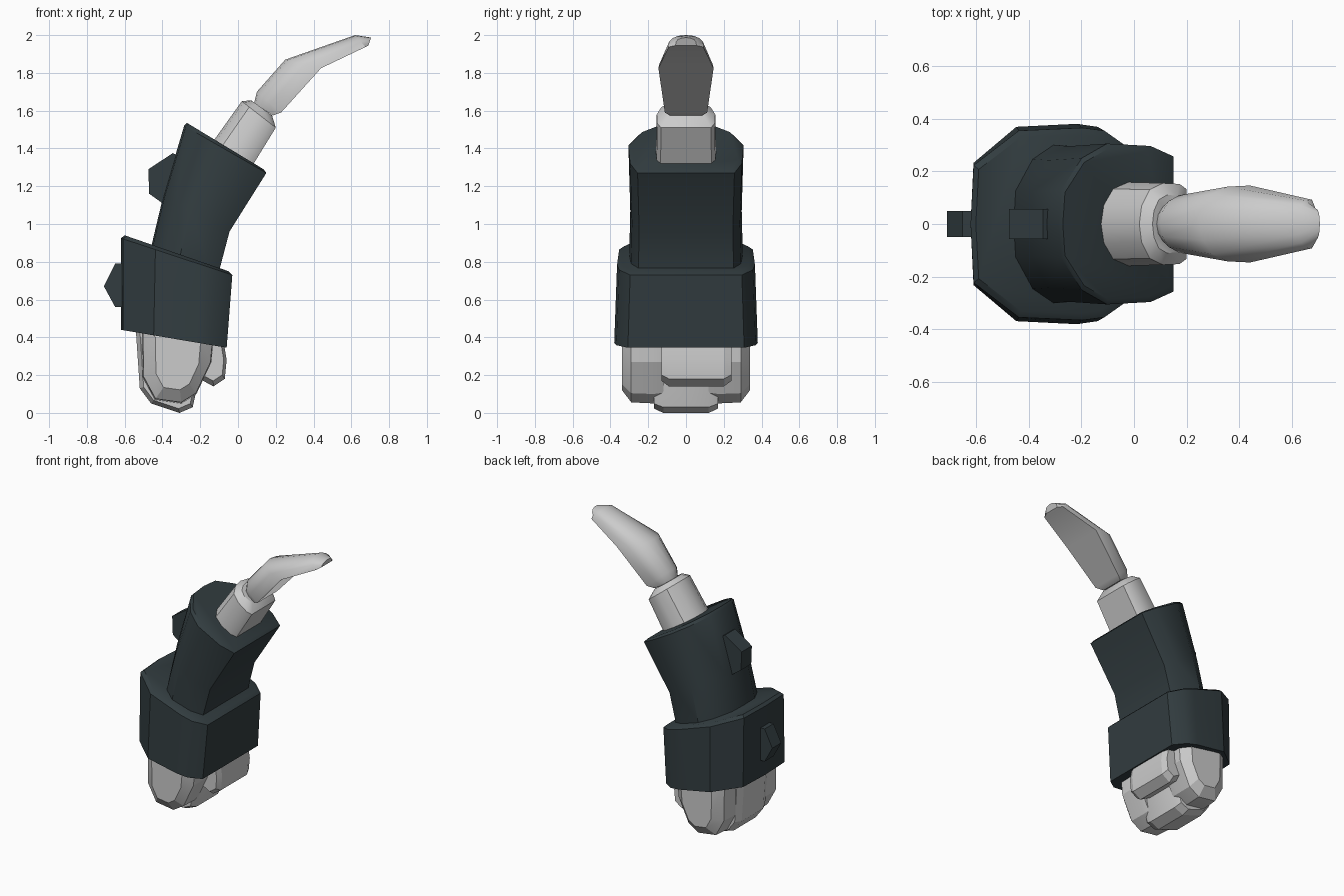
import bpy, bmesh, math
from mathutils import Vector

if "Cube" in bpy.data.objects:
    bpy.data.objects.remove(bpy.data.objects["Cube"])

dark = bpy.data.materials.new("dark_armour")
dark.diffuse_color = (0.032, 0.046, 0.051, 1)
dark.use_nodes = True
dark.node_tree.nodes["Principled BSDF"].inputs["Base Color"].default_value = dark.diffuse_color


def finish(name, bm, mat=None, angle=35):
    bmesh.ops.recalc_face_normals(bm, faces=bm.faces[:])
    me = bpy.data.meshes.new(name)
    bm.to_mesh(me)
    bm.free()
    ob = bpy.data.objects.new(name, me)
    bpy.context.collection.objects.link(ob)
    if mat:
        me.materials.append(mat)
    bpy.ops.object.select_all(action='DESELECT')
    ob.select_set(True)
    bpy.context.view_layer.objects.active = ob
    bpy.ops.object.shade_smooth_by_angle(angle=math.radians(angle))
    return ob


def loft(name, half, rings, mat=None, angle=35):
    """half: (u, v) from back to front; ring: back xz, front xz, half width."""
    section = half + [(u, -v) for u, v in reversed(half) if v > 0]
    bm = bmesh.new()
    loops = []
    for (bx, bz), (fx, fz), w in rings:
        loops.append([bm.verts.new((bx + u * (fx - bx), v * w, bz + u * (fz - bz)))
                      for u, v in section])
    n = len(section)
    for a, b in zip(loops, loops[1:]):
        for i in range(n):
            j = (i + 1) % n
            bm.faces.new((a[i], a[j], b[j], b[i]))
    bm.faces.new(loops[0])
    bm.faces.new(loops[-1])
    return finish(name, bm, mat, angle)


def hull(name, profile, slices, mat=None, angle=20):
    """Convex block from an xz profile repeated at (y, scale) slices."""
    cx = sum(p[0] for p in profile) / len(profile)
    cz = sum(p[1] for p in profile) / len(profile)
    bm = bmesh.new()
    for y, s in slices:
        for x, z in profile:
            bm.verts.new((cx + (x - cx) * s, y, cz + (z - cz) * s))
    res = bmesh.ops.convex_hull(bm, input=bm.verts[:])
    loose = [v for v in bm.verts if not v.link_faces]
    bmesh.ops.delete(bm, geom=loose, context='VERTS')
    bmesh.ops.dissolve_limit(bm, angle_limit=0.03, verts=bm.verts[:], edges=bm.edges[:])
    return finish(name, bm, mat, angle)


# Armoured wrist cuff
cuff = [(0, 0), (0.02, 0.61), (0.31, 0.97), (0.72, 1.0), (0.86, 0.97), (1, 0.81)]
loft("wrist_cuff", cuff, [((-0.62, 0.44), (-0.06, 0.345), 0.38),
                          ((-0.62, 0.925), (-0.03, 0.73), 0.365),
                          ((-0.60, 0.94), (-0.05, 0.75), 0.34)], dark)

# Armoured forearm sleeve
sleeve = [(0, 0), (0.02, 0.42), (0.2, 0.82), (0.42, 1.0), (0.8, 0.97), (1, 0.84)]
loft("forearm_sleeve", sleeve, [((-0.475, 0.80), (-0.11, 0.68), 0.30),
                                ((-0.45, 0.92), (-0.095, 0.77), 0.30),
                                ((-0.395, 1.15), (-0.045, 0.96), 0.295),
                                ((-0.285, 1.52), (0.15, 1.27), 0.305),
                                ((-0.27, 1.535), (0.135, 1.29), 0.285)], dark)

# Elbow connector
round_sec = [(0, 0), (0.05, 0.45), (0.22, 0.84), (0.5, 1.0), (0.85, 0.98), (1, 0.85)]
loft("elbow_connector", round_sec, [((-0.18, 1.37), (0.04, 1.25), 0.16),
                                    ((0.02, 1.65), (0.20, 1.51), 0.155),
                                    ((0.07, 1.655), (0.18, 1.575), 0.11)])

# Upper arm, rounded behind and flat in front
dee = [(0, 0), (0.06, 0.42), (0.25, 0.78), (0.55, 0.97), (1, 1)]
loft("upper_arm", dee, [((0.085, 1.64), (0.185, 1.575), 0.085),
                        ((0.10, 1.70), (0.228, 1.59), 0.112),
                        ((0.25, 1.87), (0.44, 1.825), 0.146),
                        ((0.62, 2.0), (0.675, 1.937), 0.092),
                        ((0.705, 1.987), (0.69, 1.945), 0.055)])

# Fins along the back of the armour
fins = {"upper_fin": ([(-0.475, 1.29), (-0.345, 1.375), (-0.30, 1.35),
                       (-0.37, 1.09), (-0.40, 1.11), (-0.47, 1.16)], 0.057),
        "lower_fin": ([(-0.71, 0.67), (-0.65, 0.79), (-0.59, 0.79),
                       (-0.59, 0.56), (-0.65, 0.56)], 0.05)}
for name, (prof, w) in fins.items():
    hull(name, prof, [(-w, 1), (w, 1)], dark)

# Clenched hand: middle finger block, two side blocks and the thumb
middle = [(-0.545, 0.50), (-0.52, 0.13), (-0.46, 0.05), (-0.31, 0.0),
          (-0.24, 0.03), (-0.22, 0.12), (-0.15, 0.50)]
hull("middle_finger", middle, [(-0.17, 0.88), (-0.12, 1), (0.12, 1), (0.17, 0.88)])

side = [(-0.51, 0.50), (-0.505, 0.19), (-0.44, 0.07), (-0.30, 0.05),
        (-0.22, 0.10), (-0.14, 0.27), (-0.12, 0.50)]
for name, s in (("left_finger", -1), ("right_finger", 1)):
    hull(name, side, [(0.12 * s, 0.95), (0.17 * s, 1), (0.29 * s, 0.97), (0.34 * s, 0.62)])

thumb = [(-0.09, 0.46), (-0.06, 0.28), (-0.07, 0.18), (-0.13, 0.14),
         (-0.24, 0.20), (-0.24, 0.46)]
hull("thumb", thumb, [(-0.13, 0.8), (-0.09, 1), (0.20, 1), (0.24, 0.8)])
